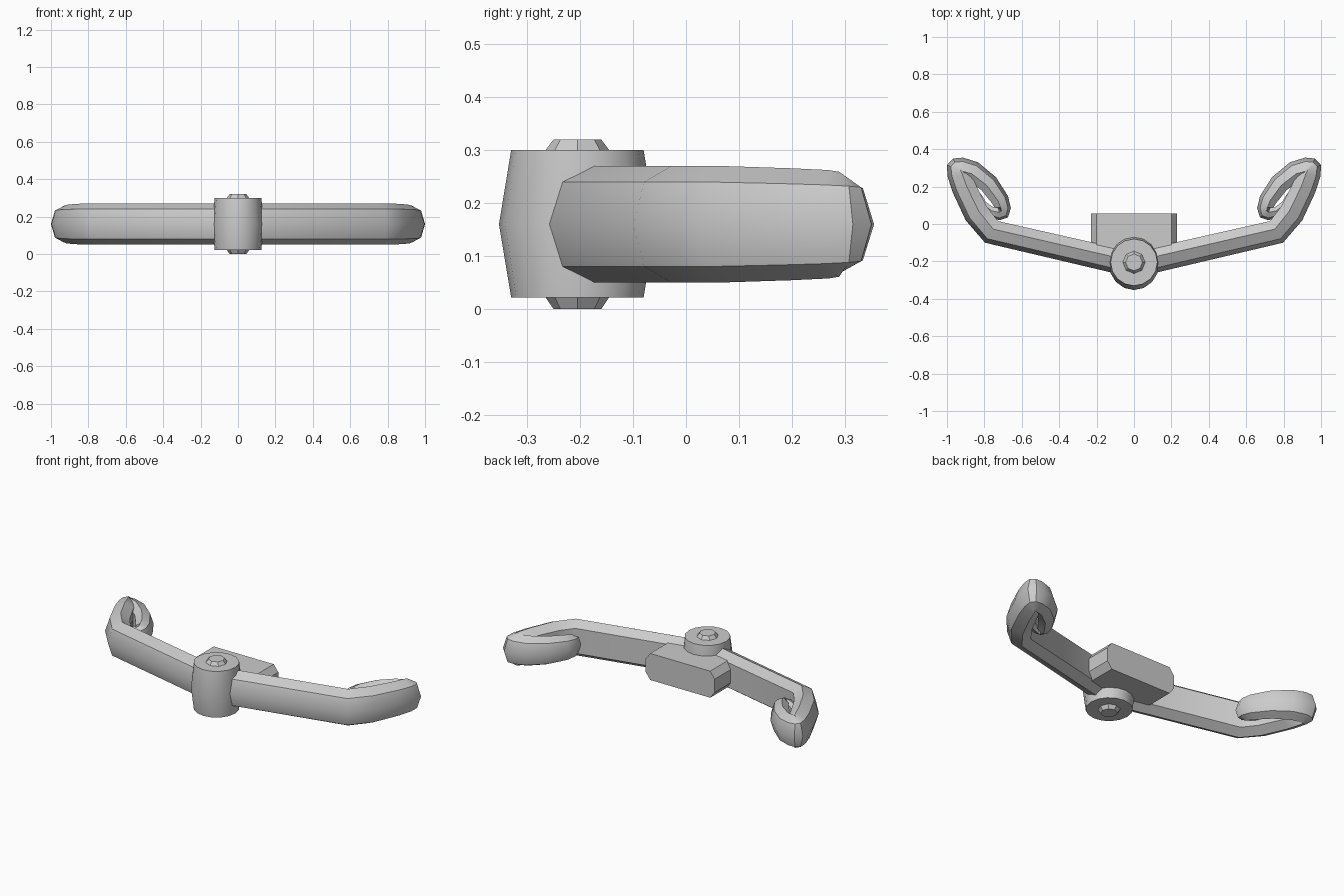
import bpy, bmesh, math
from mathutils import Vector

if "Cube" in bpy.data.objects:
    bpy.data.objects.remove(bpy.data.objects["Cube"])

grey = bpy.data.materials.new("plain_grey")
grey.diffuse_color = (0.6, 0.6, 0.6, 1)
grey.use_nodes = True
grey.node_tree.nodes["Principled BSDF"].inputs["Base Color"].default_value = grey.diffuse_color
MID_Z = 0.16
HUB_Y = -0.205


def loft(name, rings, smooth=None):
    """Skin closed rings of points, capping both ends."""
    bm = bmesh.new()
    loops = [[bm.verts.new(p) for p in ring] for ring in rings]
    n = len(loops[0])
    for a, b in zip(loops, loops[1:]):
        for i in range(n):
            j = (i + 1) % n
            bm.faces.new((a[i], a[j], b[j], b[i]))
    bm.faces.new(loops[0])
    bm.faces.new(loops[-1])
    bmesh.ops.recalc_face_normals(bm, faces=bm.faces)
    mesh = bpy.data.meshes.new(name)
    bm.to_mesh(mesh)
    bm.free()
    mesh.materials.append(grey)
    ob = bpy.data.objects.new(name, mesh)
    bpy.context.collection.objects.link(ob)
    if smooth:
        bpy.ops.object.select_all(action='DESELECT')
        ob.select_set(True)
        bpy.context.view_layer.objects.active = ob
        bpy.ops.object.shade_smooth_by_angle(angle=math.radians(smooth))
    return ob


def ring(rx, ry, z, n):
    return [(rx * math.cos(2 * math.pi * i / n),
             HUB_Y + ry * math.sin(2 * math.pi * i / n), z) for i in range(n)]


# Barrel-shaped hub with a small tapered cap at each end
loft("hub", [ring(0.125, 0.125, 0.022, 16), ring(0.137, 0.148, MID_Z, 16),
             ring(0.125, 0.125, 0.30, 16)], 40)
loft("top_cap", [ring(0.06, 0.06, 0.295, 8), ring(0.06, 0.06, 0.30, 8),
                 ring(0.045, 0.045, 0.32, 8)])
loft("bottom_cap", [ring(0.045, 0.045, 0, 8), ring(0.06, 0.06, 0.022, 8),
                    ring(0.06, 0.06, 0.03, 8)])

# Chamfered block behind the hub
outline = [(0.23, -0.04), (0.23, 0.04), (0.20, 0.08), (-0.20, 0.08),
           (-0.23, 0.04), (-0.23, -0.04), (-0.20, -0.08), (0.20, -0.08)]
loft("back_block", [[(x, y, MID_Z + z) for x, z in outline] for y in (-0.15, 0.055)])

# Arm curling into a scroll: outer edge x, y and section scale
path = [(0.05, -0.276, 1), (0.797, -0.10, 1), (0.90, 0.02, 1), (0.97, 0.17, 0.96),
        (0.997, 0.255, 0.93), (1.0, 0.315, 0.9), (0.968, 0.35, 0.87),
        (0.914, 0.355, 0.85), (0.834, 0.33, 0.82), (0.738, 0.25, 0.77),
        (0.674, 0.15, 0.7), (0.658, 0.085, 0.64), (0.674, 0.035, 0.58),
        (0.72, 0.02, 0.5), (0.78, 0.04, 0.42), (0.83, 0.09, 0.35), (0.855, 0.15, 0.28)]
# Section: distance inward from the outer edge, height
section = [(0, 0), (0.025, 0.08), (0.085, 0.11), (0.135, 0.075),
           (0.135, -0.075), (0.085, -0.11), (0.025, -0.08)]
rings = []
for i, (x, y, s) in enumerate(path):
    p = Vector((x, y))
    before = Vector(path[max(i - 1, 0)][:2])
    after = Vector(path[min(i + 1, len(path) - 1)][:2])
    t = (p - before).normalized() + (after - p).normalized()
    t.normalize()
    rings.append([(x - t.y * d * s, y + t.x * d * s, MID_Z + z * s) for d, z in section])

for side, name in ((1, "right_arm"), (-1, "left_arm")):
    loft(name, [[(side * x, y, z) for x, y, z in r] for r in rings], 40)
